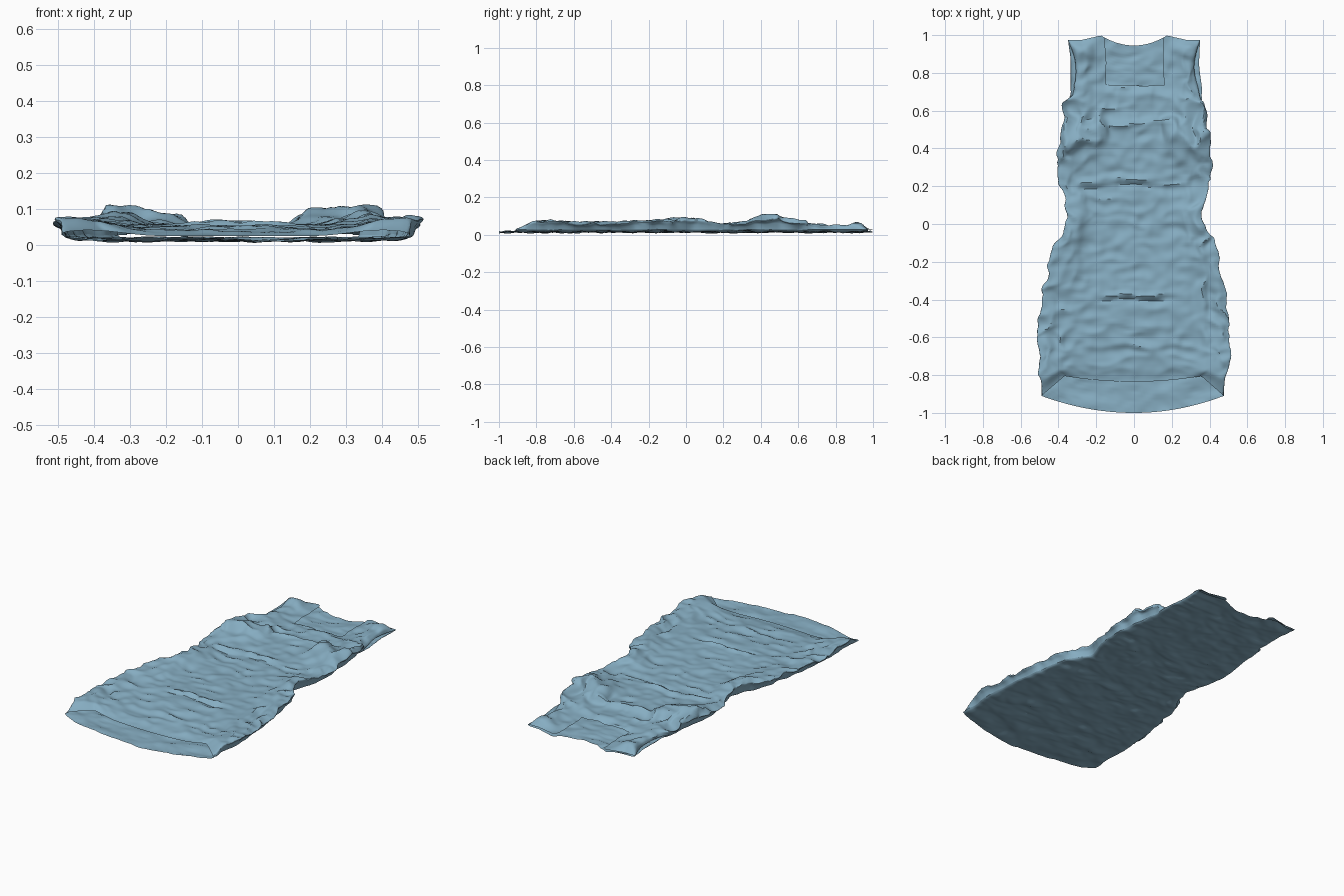
import bpy, bmesh
from math import exp, sin, pi, sqrt
from mathutils import Vector, noise

if "Cube" in bpy.data.objects:
    bpy.data.objects.remove(bpy.data.objects["Cube"])

S0, S1 = -0.91, 0.975          # nominal bottom and top of the garment
NECK_S, NECK_U = 0.725, 0.45   # front neckline cut-out
NU, NV = 90, 150

# Side outlines: (y, half width)
LEFT = [(-.92, .49), (-.85, .5), (-.7, .513), (-.5, .5), (-.2, .45), (0, .37), (.06, .35), (.12, .37),
        (.25, .4), (.32, .41), (.4, .4), (.55, .38), (.63, .37), (.7, .335), (.85, .335), (1, .35)]
RIGHT = [(-.92, .475), (-.85, .49), (-.7, .513), (-.5, .5), (-.2, .46), (-.1, .43), (.04, .355), (.15, .39),
         (.25, .41), (.4, .4), (.55, .385), (.64, .37), (.7, .36), (.85, .345), (1, .35)]
# Front height along the middle and along the side folds: (y, z)
MID = [(-.92, .024), (-.83, .025), (-.74, .04), (-.4, .052), (0, .05), (.2, .05), (.4, .053), (.53, .055),
       (.57, .04), (.66, .042), (.73, .028), (.98, .028)]
SIDE = [(-.92, .04), (-.84, .075), (-.5, .066), (-.1, .076), (.04, .084), (.2, .056), (.42, .078), (.6, .068),
        (.75, .046), (.85, .05), (.94, .072), (.98, .035)]
# Local lumps and folds: (x, y, radius x, radius y, height)
LUMPS = [(-.27, .45, .11, .08, .034), (.29, .46, .12, .09, .04), (-.17, .53, .04, .06, .02),
         (.2, .5, .045, .1, .018), (0, .24, .3, .018, .011), (0, .2, .26, .012, -.008),
         (0, .535, .14, .012, .01), (0, -.38, .2, .014, .012), (0, -.41, .2, .01, -.008),
         (.03, -.65, .2, .018, .009), (0, -.53, .18, .014, .007), (0, .7, .16, .02, .008),
         (-.33, -.1, .05, .12, .012), (.33, -.12, .05, .12, .012)]


def clamp(x):
    return max(0.0, min(1.0, x))


def interp(table, y):
    if y <= table[0][0]:
        return table[0][1]
    for (a, p), (b, q) in zip(table, table[1:]):
        if y <= b:
            t = (y - a) / (b - a)
            return p + (q - p) * t * t * (3 - 2 * t)
    return table[-1][1]


def crease(x, y, seed):
    n = noise.noise(Vector((x, y, seed)))
    return 0.35 - abs(n) * 1.6


def point(u, s, front):
    a = abs(u)
    sgn = 1 if u > 0 else -1
    # hem and shoulder curves
    if front:
        hem = -.835 + .03 * clamp(a / .75) ** 2 - .105 * clamp((a - .75) / .25)
    else:
        hem = -1 + .09 * a * a
    top = .945 + .053 * (a / .5) ** 2 if a < .5 else .998 - .024 * clamp((a - .5) / .3)
    y = s + (hem - S0) * clamp(1 - (s - S0) / .4) ** 2 + (top - S1) * clamp((s - .6) / (S1 - .6)) ** 2
    # crumpled outline; the front overhangs the narrower back along the sides
    w = interp(RIGHT if u > 0 else LEFT, s)
    body = clamp((.7 - s) / .08)
    w += .01 * body * noise.noise(Vector((sgn, s * 14, 3)))
    over = body * clamp((s - S0) / .1)
    if front:
        f = a + over * (.1 * a - .15 * clamp((a - .88) / .12) ** 2)
        f *= 1 - .08 * sin(pi * clamp((s - .64) / (S1 - .64))) * clamp((a - .6) / .4)
    else:
        f = a * (1 - .05 * over)
    x = w * f * sgn
    # rounded side section meeting at the seam
    shoulder = clamp((s - .9) / (S1 - .9))
    seam = .028 + .008 * body * noise.noise(Vector((sgn * 2, s * 9, 8)))
    if not front:
        rnd = sqrt(max(0, 1 - a ** 14))
        z = .015 + .01 * noise.noise(Vector((x * 6, y * 14, 21))) + .006 * crease(x * 10, y * 22, 5)
        return Vector((x, y, max(.004, seam + (z - seam) * rnd)))
    rnd = sqrt(max(0, 1 - a ** 16))
    e = clamp((a - .45) / .42)
    e = e * e * (3 - 2 * e)
    z = interp(MID, y) * (1 - e) + interp(SIDE, s) * e
    fade = clamp((s - S0) / .12)
    for cx, cy, rx, ry, h in LUMPS:
        bend = .035 * noise.noise(Vector((x * 6, cy * 9, 1)))
        z += h * exp(-((x - cx) / rx) ** 4 - ((y - cy + bend) / ry) ** 2)
    # slanted wrinkles in the middle, tighter bunching at the sides and bust
    bust = exp(-((y - .52) / .16) ** 2)
    amp = .005 + .016 * e + .014 * bust * clamp(a * 2)
    wy = y + .03 * noise.noise(Vector((x * 7, y * 5, 13)))
    z += fade * (.01 * (1 - e) * crease(x * 4, wy * 14, 2) + amp * crease(x * 11, wy * 9, 7)
                 + (.005 + .005 * e) * noise.noise(Vector((x * 19, y * 20, 4))))
    z += (.03 - z) * shoulder ** 2
    p = Vector((x, y, max(.024, seam + (min(z, .114) - seam) * rnd)))
    # sideways pull so the cloth folds over itself
    pull = fade * clamp((1 - a) * 25) * (1 - shoulder) * (.2 + e + bust) * .018
    p.x += pull * (noise.noise(Vector((x * 13, y * 10, 31))) + .4 * e * crease(y * 17, p.z * 20, 3))
    p.y += pull * noise.noise(Vector((x * 10, y * 12, 47)))
    return p


def panel(name, front, mat):
    bm = bmesh.new()
    grid = []
    for j in range(NV + 1):
        s = S0 + (S1 - S0) * j / NV
        row = []
        for i in range(NU + 1):
            q = 2 * i / NU - 1
            u = .5 * q + .5 * sin(q * pi / 2)
            row.append((bm.verts.new(point(u, s, front)), u, s))
        grid.append(row)
    for j in range(NV):
        for i in range(NU):
            c = [grid[j][i], grid[j][i + 1], grid[j + 1][i + 1], grid[j + 1][i]]
            um = abs(c[0][1] + c[1][1]) / 2
            if front and c[0][2] > NECK_S and um < NECK_U:
                continue
            vs = [k[0] for k in c]
            bm.faces.new(vs if front else vs[::-1])
    bmesh.ops.delete(bm, geom=[v for v in bm.verts if not v.link_faces], context='VERTS')
    me = bpy.data.meshes.new(name)
    bm.to_mesh(me)
    bm.free()
    me.materials.append(mat)
    ob = bpy.data.objects.new(name, me)
    bpy.context.collection.objects.link(ob)
    bpy.ops.object.select_all(action='DESELECT')
    ob.select_set(True)
    bpy.context.view_layer.objects.active = ob
    bpy.ops.object.shade_smooth_by_angle(angle=0.6)
    return ob


cloth = bpy.data.materials.new("blue_cloth")
cloth.diffuse_color = (.24, .42, .54, 1)
cloth.use_nodes = True
cloth.node_tree.nodes["Principled BSDF"].inputs["Base Color"].default_value = cloth.diffuse_color

# Dress: lower back sheet and crumpled front sheet with straps
panel("dress_back", False, cloth)
panel("dress_front", True, cloth)
